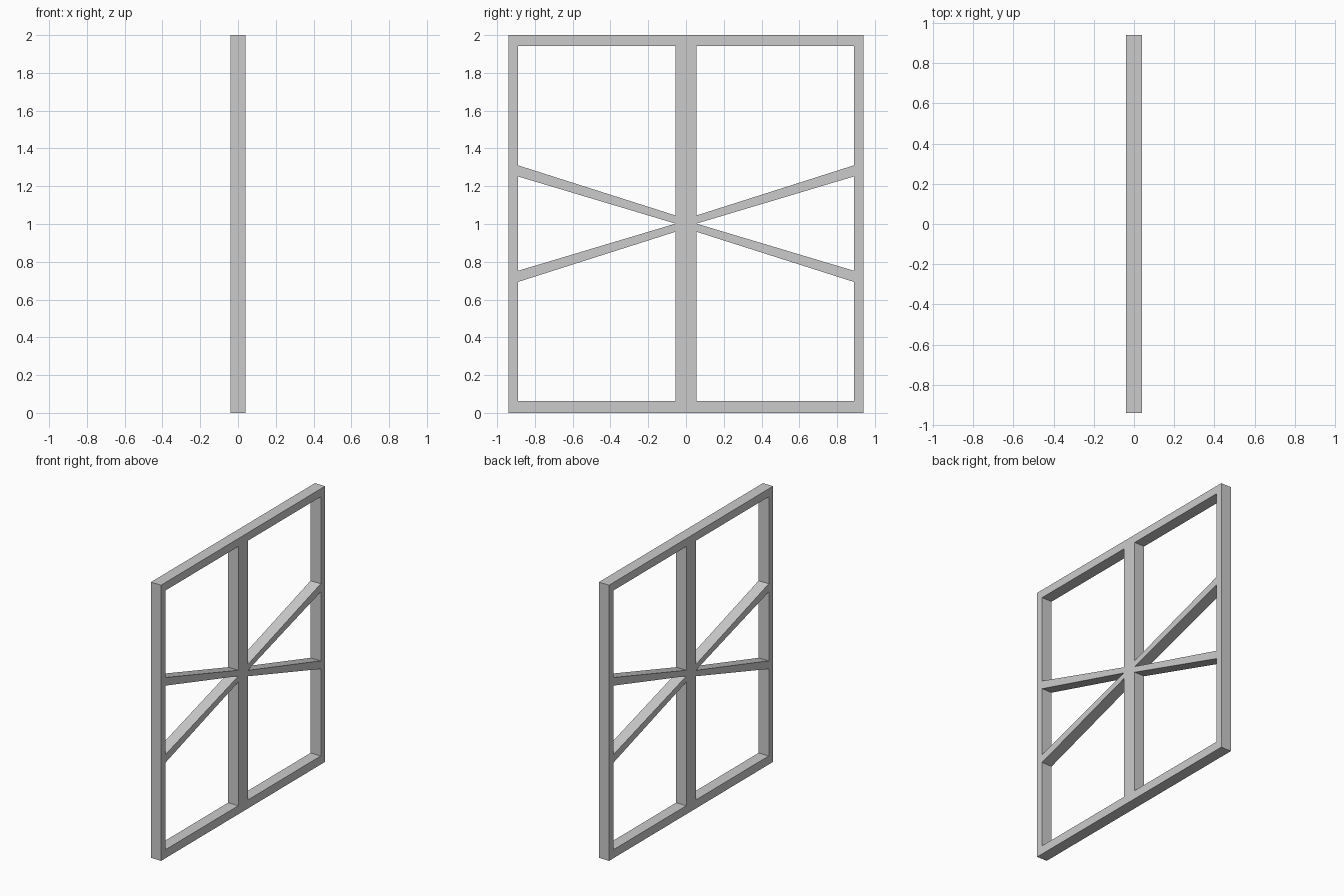
import bpy
import bmesh
from math import radians

if "Cube" in bpy.data.objects:
    bpy.data.objects.remove(bpy.data.objects["Cube"])

HALF_W, HEIGHT, HALF_T = 0.94, 2.0, 0.041
IN, POST, LOW, HIGH, MID = 0.89, 0.055, 0.062, 1.942, 1.002

# Outer border, then the openings on one side (y, z)
border = [(-HALF_W, 0), (HALF_W, 0), (HALF_W, HEIGHT), (-HALF_W, HEIGHT)]
openings = [
    [(POST, MID + 0.043), (IN, MID + 0.309), (IN, HIGH), (POST, HIGH)],  # upper pane
    [(POST, MID), (IN, MID - 0.250), (IN, MID + 0.250)],                 # middle wedge
    [(POST, LOW), (IN, LOW), (IN, MID - 0.309), (POST, MID - 0.043)],    # lower pane
]

curve = bpy.data.curves.new("braced_window_frame", 'CURVE')
curve.dimensions = '2D'
curve.fill_mode = 'BOTH'
curve.extrude = HALF_T


def add_loop(points):
    spline = curve.splines.new('POLY')
    spline.points.add(len(points) - 1)
    for p, (y, z) in zip(spline.points, points):
        p.co = (y, z, 0, 1)
    spline.use_cyclic_u = True


add_loop(border)
for loop in openings:
    add_loop(loop)
    add_loop([(-y, z) for y, z in reversed(loop)])

# Stand the frame upright in the y-z plane
frame = bpy.data.objects.new("braced_window_frame", curve)
frame.rotation_euler = (radians(90), 0, radians(90))
bpy.context.collection.objects.link(frame)
bpy.context.view_layer.objects.active = frame
frame.select_set(True)
bpy.ops.object.convert(target='MESH')
frame = bpy.context.object
bpy.ops.object.transform_apply(location=False, rotation=True, scale=False)

# Weld caps to walls and keep every face flat
bm = bmesh.new()
bm.from_mesh(frame.data)
bmesh.ops.remove_doubles(bm, verts=bm.verts, dist=0.0001)
bmesh.ops.recalc_face_normals(bm, faces=bm.faces)
for f in bm.faces:
    f.smooth = False
bm.to_mesh(frame.data)
bm.free()
